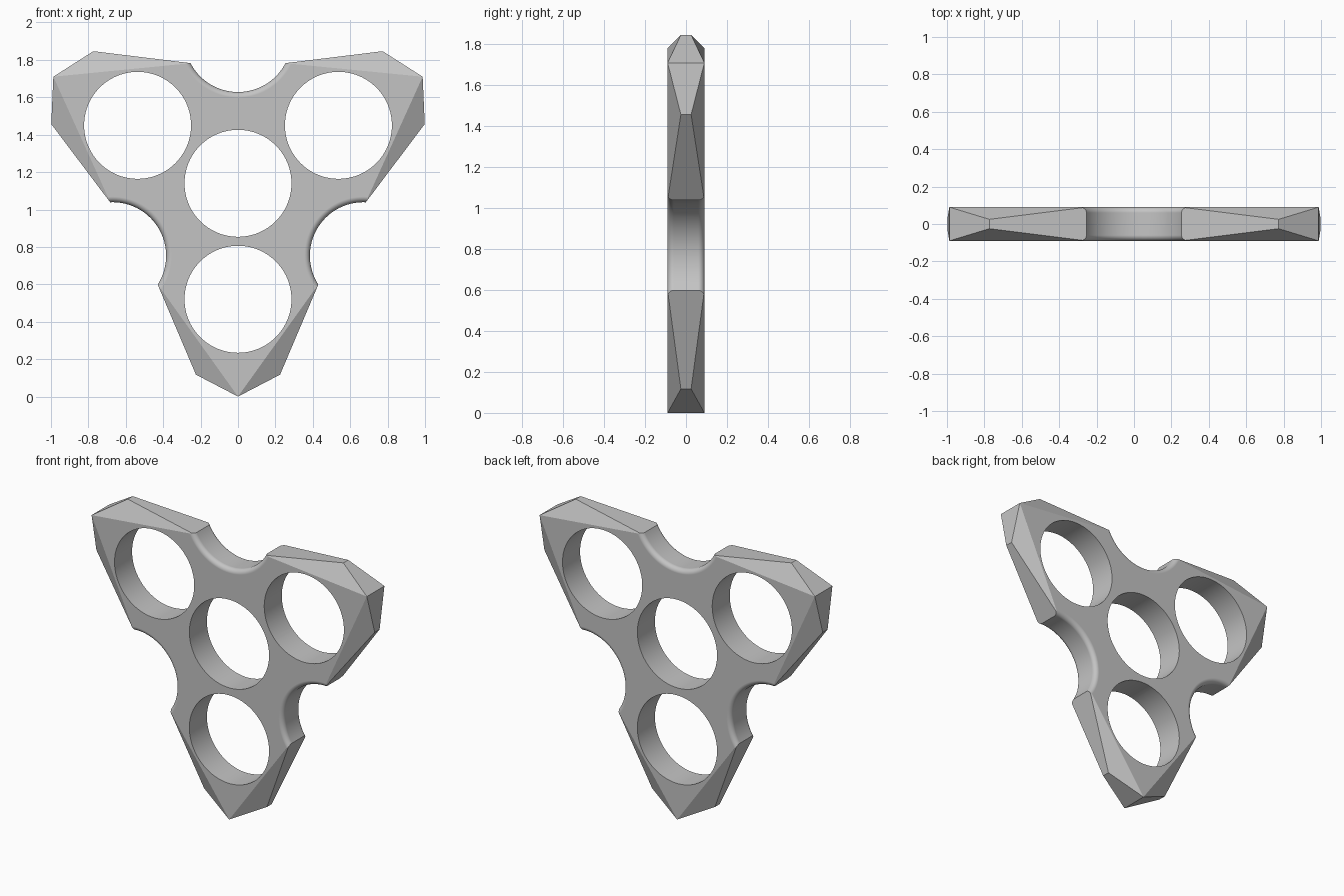
import bpy, bmesh
from math import sin, cos, pi, radians

cube = bpy.data.objects.get("Cube")
if cube:
    bpy.data.objects.remove(cube, do_unlink=True)

MID = 1.14        # height of the hub centre
HALF = 0.09       # half thickness
HOLE = 0.286      # radius of holes and scallops
FILLET = 0.03
SEGMENTS = 96


def turn(x, z, k):
    """Rotate a point k thirds of a turn about the hub."""
    a = k * 2 * pi / 3
    return x * cos(a) - z * sin(a), MID + x * sin(a) + z * cos(a)


def make_object(name, bm):
    bmesh.ops.recalc_face_normals(bm, faces=bm.faces)
    mesh = bpy.data.meshes.new(name)
    bm.to_mesh(mesh)
    bm.free()
    ob = bpy.data.objects.new(name, mesh)
    bpy.context.collection.objects.link(ob)
    return ob


def lathe(name, x, z, profile):
    """Solid turned about a y-parallel axis from (radius, y) pairs."""
    bm = bmesh.new()
    rings = []
    for r, y in profile:
        rings.append([bm.verts.new((x + r * cos(2 * pi * i / SEGMENTS), y,
                                    z + r * sin(2 * pi * i / SEGMENTS)))
                      for i in range(SEGMENTS)])
    for a, b in zip(rings, rings[1:]):
        for i in range(SEGMENTS):
            j = (i + 1) % SEGMENTS
            bm.faces.new((a[i], a[j], b[j], b[i]))
    bm.faces.new(rings[0])
    bm.faces.new(rings[-1])
    ob = make_object(name, bm)
    ob.hide_render = True
    return ob


# Faceted three-armed slab
bm = bmesh.new()
arms = []
for k in range(3):
    def pair(x, z, depth):
        px, pz = turn(x, z, k)
        return [bm.verts.new((px, s * depth, pz)) for s in (-1, 1)]
    arms.append({
        "tip": pair(0, -MID, HALF),
        "corner": [pair(s * 0.225, -1.023, 0.025) for s in (-1, 1)],
        "shoulder": [pair(s * 0.43, -0.54, HALF) for s in (-1, 1)],
    })
for k, arm in enumerate(arms):
    tip = arm["tip"]
    for corner, shoulder in zip(arm["corner"], arm["shoulder"]):
        bm.faces.new((tip[0], tip[1], corner[1], corner[0]))
        bm.faces.new((corner[0], corner[1], shoulder[1], shoulder[0]))
        for side in (0, 1):
            bm.faces.new((tip[side], corner[side], shoulder[side]))
    here, there = arm["shoulder"][1], arms[(k + 1) % 3]["shoulder"][0]
    bm.faces.new((here[0], here[1], there[1], there[0]))
for side in (0, 1):
    bm.faces.new([p[side] for arm in arms
                  for p in (arm["shoulder"][0], arm["tip"], arm["shoulder"][1])])
body = make_object("spinner_body", bm)

# Cutters: centre hole, arm holes and rounded scallops
straight = [(HOLE, -0.2), (HOLE, 0.2)]
half = [(HOLE + FILLET * (1 - cos(t)), HALF - FILLET * (1 - sin(t)))
        for t in (i * pi / 16 for i in range(9))]
half.append((HOLE + FILLET, 0.2))
flared = [(r, -y) for r, y in reversed(half)] + half

cutters = [lathe("centre_hole_cutter", 0, MID, straight)]
for k in range(3):
    cutters.append(lathe("arm_hole_cutter", *turn(0, -0.62, k), straight))
    cutters.append(lathe("scallop_cutter", *turn(0, 0.774, k), flared))

bpy.ops.object.select_all(action='DESELECT')
bpy.context.view_layer.objects.active = body
body.select_set(True)
for cutter in cutters:
    mod = body.modifiers.new("cut", 'BOOLEAN')
    mod.operation = 'DIFFERENCE'
    mod.solver = 'EXACT'
    mod.object = cutter
    bpy.ops.object.modifier_apply(modifier=mod.name)
    bpy.data.objects.remove(cutter, do_unlink=True)

# Single grey finish
grey = bpy.data.materials.new("light_grey")
grey.use_nodes = True
colour = (0.55, 0.55, 0.55, 1)
grey.diffuse_color = colour
for node in grey.node_tree.nodes:
    if node.type == 'BSDF_PRINCIPLED':
        node.inputs["Base Color"].default_value = colour
body.data.materials.clear()
body.data.materials.append(grey)

# Smooth bores and fillets, crisp facets
bpy.ops.object.shade_smooth_by_angle(angle=radians(15))
weighted = body.modifiers.new("weighted_normals", 'WEIGHTED_NORMAL')
weighted.keep_sharp = True
